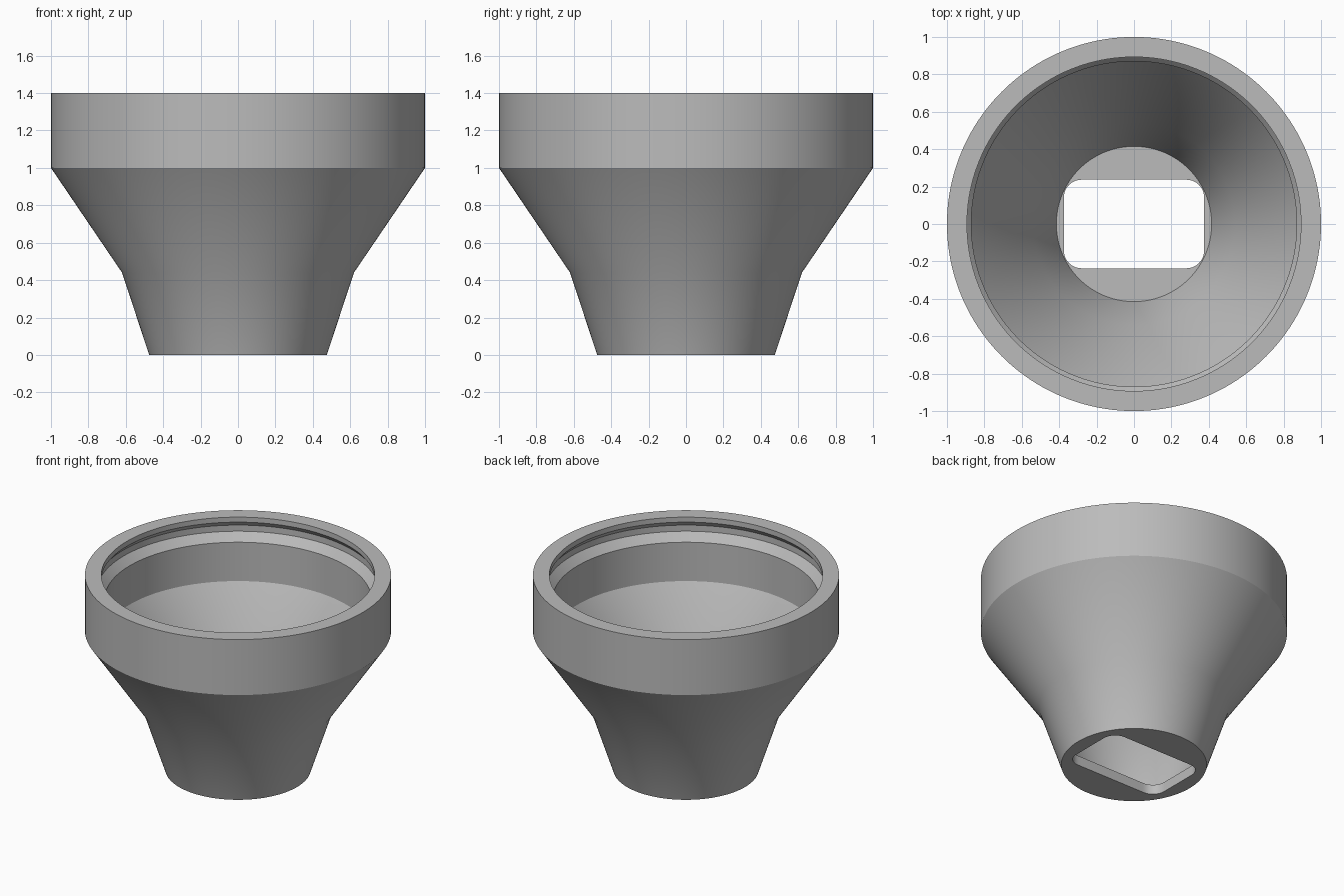
import bpy
import bmesh
from math import cos, sin, pi, sqrt, radians

SEGMENTS = 160

cube = bpy.data.objects.get("Cube")
if cube:
    bpy.data.objects.remove(cube, do_unlink=True)


def flat_material(name, rgb):
    mat = bpy.data.materials.new(name)
    mat.use_nodes = True
    color = (*rgb, 1.0)
    mat.diffuse_color = color
    mat.node_tree.nodes["Principled BSDF"].inputs["Base Color"].default_value = color
    return mat


def circle(radius):
    return lambda a: radius


def rounded_rectangle(half_x, half_y, corner):
    """Distance from the centre to a rounded rectangle along an angle."""
    px, py = half_x - corner, half_y - corner

    def reach(a):
        c, s = abs(cos(a)), abs(sin(a))
        t = min(half_x / max(c, 1e-6), half_y / max(s, 1e-6))
        if t * c > px and t * s > py:
            b = c * px + s * py
            t = b + sqrt(b * b - px * px - py * py + corner * corner)
        return t
    return reach


slot = rounded_rectangle(0.375, 0.237, 0.095)

# Closed cross-section: each entry is an outline and its height
rings = [
    # outside, base to rim
    (circle(0.475), 0.0), (circle(0.62), 0.44), (circle(1.0), 1.0), (circle(1.0), 1.4),
    # lip and snap groove
    (circle(0.893), 1.4), (circle(0.893), 1.364), (circle(0.92), 1.33),
    (circle(0.92), 1.286), (circle(0.87), 1.23),
    # inner wall, funnel and floor
    (circle(0.87), 0.95), (circle(0.54), 0.44), (circle(0.415), 0.07),
    # slot through the floor
    (slot, 0.07), (slot, 0.0),
]

bm = bmesh.new()
loops = []
for outline, z in rings:
    angles = [2 * pi * i / SEGMENTS for i in range(SEGMENTS)]
    loops.append([bm.verts.new((outline(a) * cos(a), outline(a) * sin(a), z)) for a in angles])
for lower, upper in zip(loops, loops[1:] + loops[:1]):
    for i in range(SEGMENTS):
        j = (i + 1) % SEGMENTS
        bm.faces.new((lower[i], lower[j], upper[j], upper[i]))
bmesh.ops.recalc_face_normals(bm, faces=bm.faces)

mesh = bpy.data.meshes.new("funnel_adapter")
bm.to_mesh(mesh)
bm.free()
mesh.materials.append(flat_material("plain grey", (0.5, 0.5, 0.5)))

funnel = bpy.data.objects.new("funnel_adapter", mesh)
bpy.context.collection.objects.link(funnel)
bpy.ops.object.select_all(action="DESELECT")
funnel.select_set(True)
bpy.context.view_layer.objects.active = funnel
bpy.ops.object.shade_smooth_by_angle(angle=radians(30))
